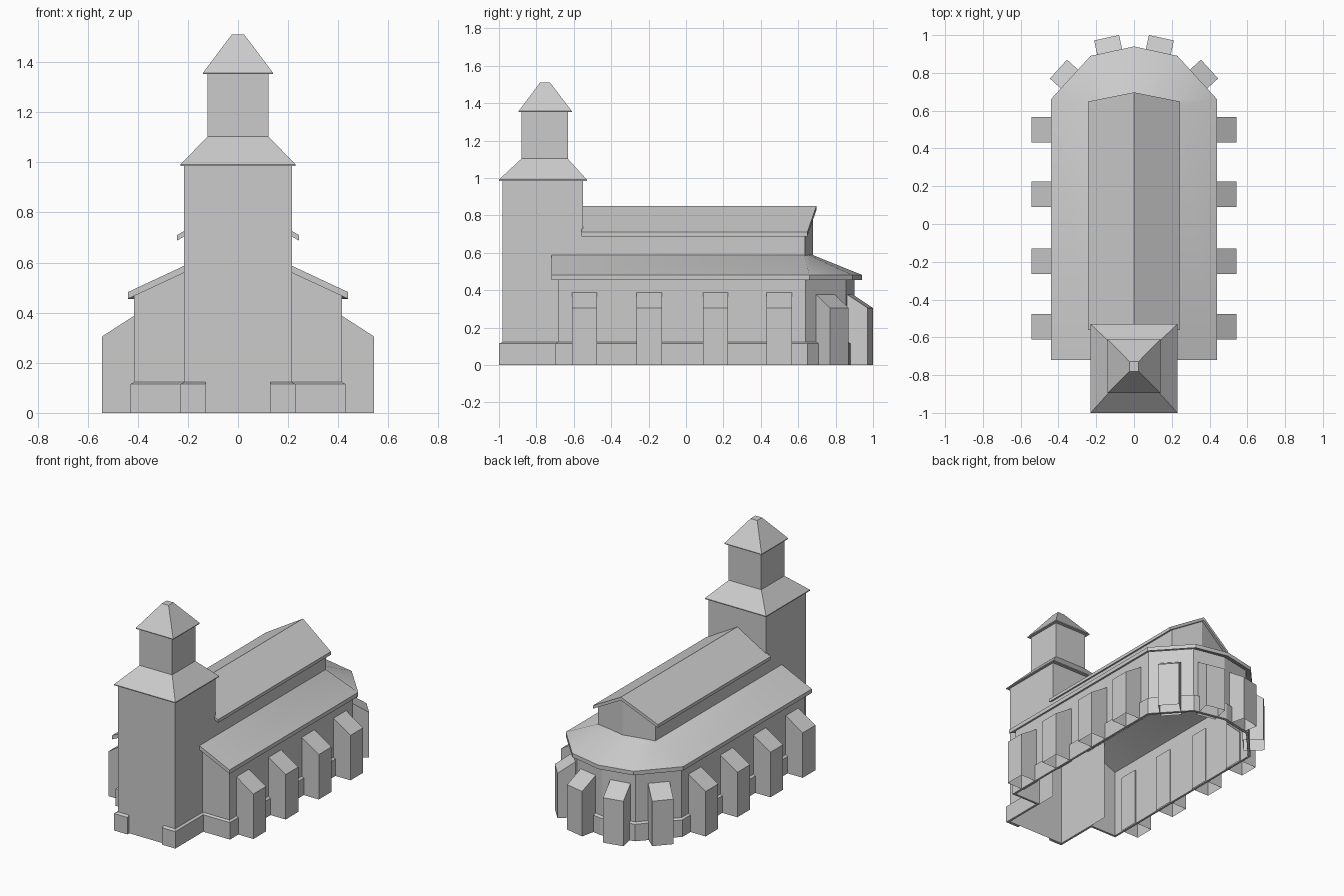
import bpy, bmesh, math

if "Cube" in bpy.data.objects:
    bpy.data.objects.remove(bpy.data.objects["Cube"])

stone = bpy.data.materials.new("plain grey")
stone.diffuse_color = (0.6, 0.6, 0.6, 1)
stone.use_nodes = True
stone.node_tree.nodes["Principled BSDF"].inputs["Base Color"].default_value = stone.diffuse_color


def sweep(name, sections, closed=True, caps=True, smooth=False):
    """Bridge a row of equal point lists into a surface."""
    bm = bmesh.new()
    rows = [[bm.verts.new(p) for p in s] for s in sections]
    n = len(rows[0])
    for a, b in zip(rows, rows[1:]):
        for i in range(n if closed else n - 1):
            j = (i + 1) % n
            bm.faces.new((a[i], a[j], b[j], b[i]))
    if closed and caps:
        bm.faces.new(rows[0])
        bm.faces.new(rows[-1])
    bmesh.ops.recalc_face_normals(bm, faces=bm.faces)
    me = bpy.data.meshes.new(name)
    bm.to_mesh(me)
    bm.free()
    me.materials.append(stone)
    ob = bpy.data.objects.new(name, me)
    bpy.context.collection.objects.link(ob)
    if smooth:
        bpy.ops.object.select_all(action='DESELECT')
        ob.select_set(True)
        bpy.context.view_layer.objects.active = ob
        bpy.ops.object.shade_smooth_by_angle(angle=math.radians(30))
    return ob


def mirrored(half):
    """Right-hand sections ending on x = 0, continued on the left."""
    return half + [[(-x, y, z) for x, y, z in s] for s in reversed(half[:-1])]


def wall(points):
    return mirrored([[(x, y, z0), (x, y, z1)] for x, y, z0, z1 in points])


def stack(name, levels):
    """Rectangular rings (half width, front, back, z) joined upwards."""
    return sweep(name, [[(-h, a, z), (h, a, z), (h, b, z), (-h, b, z)]
                        for h, a, b, z in levels])


# nave and apse walls, open underneath
sweep("nave_wall", wall([(.215, -.685, 0, .56), (.415, -.685, 0, .467),
                         (.415, .64, 0, .467), (.22, .855, 0, .467),
                         (0, .90, 0, .467)]), closed=False)

# stepped plinth with a gap at the entrance
outer = [(.13, -1), (.23, -1), (.23, -.70), (.43, -.70), (.43, .65), (.228, .872), (0, .92)]
inner = [(.13, -.98), (.215, -.98), (.215, -.685), (.415, -.685), (.415, .64), (.22, .855), (0, .90)]
sweep("plinth", mirrored([[(*o, 0), (*o, .115), (*i, .123), (*i, 0)]
                          for o, i in zip(outer, inner)]))

# aisle roof wrapping the apse
eave = [(.44, -.72), (.44, .66), (.23, .89), (0, .94)]
head = [(.213, -.72), (.213, .633), (.11, .657), (0, .678)]
sweep("aisle_roof", mirrored([[(*e, .455), (*e, .482), (*h, .588), (*h, .56)]
                              for e, h in zip(eave, head)]), smooth=True)

# raised upper nave with its gable roof
sweep("upper_nave_wall", wall([(.215, -.56, .56, .705), (.215, .635, .56, .705),
                               (0, .68, .56, .828)]), closed=False)
gable = [(-.243, .71), (0, .85), (.243, .71), (.243, .688), (0, .828), (-.243, .688)]
sweep("upper_nave_roof", [[(x, -.56, z) for x, z in gable],
                          [(x, .697 - .2 * abs(x), z) for x, z in gable]])

# tower shaft, open towards the nave below its roof
sweep("tower_wall", [[(x, y, 0), (x, y, .988)] for x, y in
                     ((-.215, -.55), (-.215, -.98), (.215, -.98), (.215, -.55))], closed=False)
sweep("tower_back_wall", [[(x, -.55, .56), (x, -.55, .988)] for x in (-.215, .215)], closed=False)

# tower roofs and belfry
stack("tower_skirt_roof", [(.23, -1, -.53, .985), (.23, -1, -.53, .991), (.122, -.88, -.632, 1.103)])
stack("belfry", [(.122, -.88, -.632, 1.10), (.122, -.88, -.632, 1.357)])
stack("belfry_roof", [(.14, -.895, -.61, 1.352), (.14, -.895, -.61, 1.357), (.025, -.78, -.727, 1.51)])


# buttresses with sloping tops, open underneath
def buttress(name, x, y, angle, depth=.135, w=.0675):
    c, s = math.cos(angle), math.sin(angle)

    def at(d, t, z):
        return (x - d * c - t * s, y - d * s + t * c, z)
    ob = sweep(name, [[at(0, t, 0), at(0, t, .305), at(depth, t, .392), at(depth, t, 0)]
                      for t in (-w, w)])
    bm = bmesh.new()
    bm.from_mesh(ob.data)
    low = [f for f in bm.faces if all(v.co.z < .001 for v in f.verts)]
    bmesh.ops.delete(bm, geom=low, context='FACES')
    bm.to_mesh(ob.data)
    bm.free()


spots = [(.543, y, 0) for y in (-.543, -.197, .158, .498)]
spots += [(.40, .82, math.atan2(.67, .74)), (.145, .986, math.atan2(.977, .212))]
for k, (x, y, a) in enumerate(spots):
    buttress(f"buttress_right_{k}", x, y, a)
    buttress(f"buttress_left_{k}", -x, y, math.pi - a)
